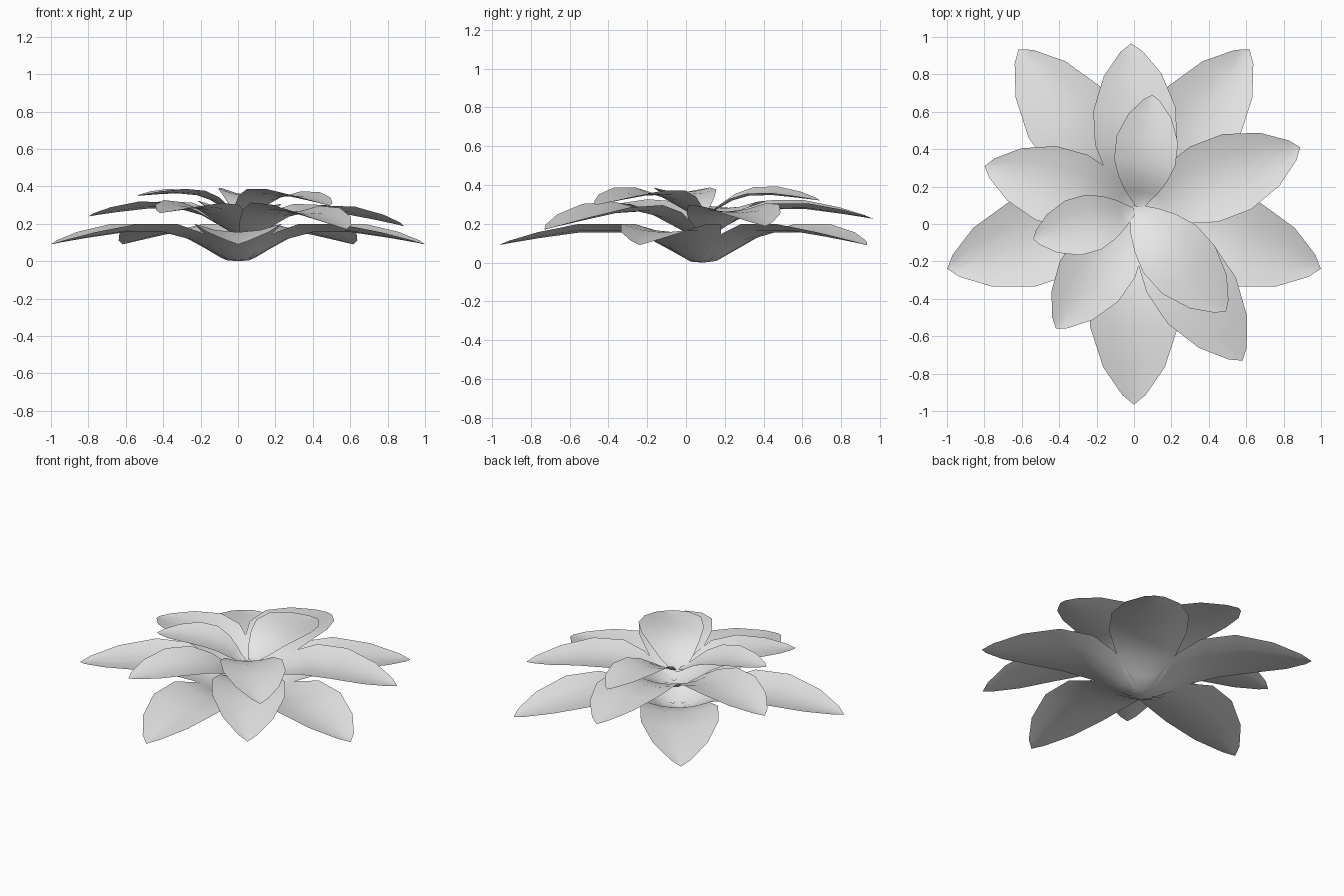
import bpy
import bmesh
from math import radians, cos, sin

cube = bpy.data.objects.get("Cube")
if cube:
    bpy.data.objects.remove(cube, do_unlink=True)

grey = bpy.data.materials.new("petal_grey")
grey.use_nodes = True
COLOUR = (0.8, 0.8, 0.8, 1.0)
grey.diffuse_color = COLOUR
grey.node_tree.nodes["Principled BSDF"].inputs["Base Color"].default_value = COLOUR

# Petal stations: distance along the midrib, half width, midrib height
STATIONS = [(0.0, 0.03, 0.0), (0.06, 0.07, 0.005), (0.14, 0.125, 0.05),
            (0.26, 0.185, 0.115), (0.42, 0.235, 0.155), (0.635, 0.235, 0.155),
            (0.85, 0.165, 0.125), (1.0, 0.062, 0.1), (1.05, 0.0, 0.09)]
LENGTH = STATIONS[-1][0]
WIDEST = 0.235
ACROSS = (-1, -0.5, 0, 0.5, 1)
CUP = 0.045


def petal(name, base, angle, length, width=None, slope=0.0, roll=0.0):
    """Cupped petal from base, pointing at angle; slope pitches it, roll leans it."""
    k = length / LENGTH
    kw = (width or WIDEST * k) / WIDEST
    c, s = cos(radians(angle)), sin(radians(angle))
    bm = bmesh.new()
    rows = []
    for along, half, height in STATIONS:
        row = []
        for a in (ACROSS if half else (0,)):
            u, v = along * k, half * kw * a
            z = k * (height + CUP * a * a * half / WIDEST) + slope * u + roll * v
            row.append(bm.verts.new((base[0] + u * c - v * s,
                                     base[1] + u * s + v * c, base[2] + z)))
        rows.append(row)
    for near, far in zip(rows, rows[1:]):
        for i in range(len(ACROSS) - 1):
            if len(far) == 1:
                bm.faces.new((near[i], far[0], near[i + 1]))
            else:
                bm.faces.new((near[i], far[i], far[i + 1], near[i + 1]))
    for f in bm.faces:
        f.smooth = True
    mesh = bpy.data.meshes.new(name)
    bm.to_mesh(mesh)
    bm.free()
    mesh.materials.append(grey)
    obj = bpy.data.objects.new(name, mesh)
    bpy.context.collection.objects.link(obj)


# Lower ring: five even petals
for i in range(5):
    petal(f"lower_petal_{i + 1}", (0, 0.085, 0), -90 + 72 * i, LENGTH)

# Middle ring: angle, length, half width, slope, roll
middle = [("back", 93, 0.887, 0.22, 0.01, 0.04),
          ("left", 21, 0.92, 0.215, -0.035, 0.02),
          ("right", 164.5, 0.86, 0.205, 0.03, 0.0),
          ("front_left", -55.8, 0.98, 0.22, -0.055, -0.04),
          ("front_right", -125, 0.78, 0.19, 0.065, -0.04)]
for side, *shape in middle:
    petal(f"middle_petal_{side}", (0.03, 0.08, 0.14), *shape)

# Inner ring: three small petals
inner = [("back", (0.03, 0.09, 0.25), 83.5, 0.605, 0.165, 0.03, 0.1),
         ("right", (0.0, 0.07, 0.25), 195.5, 0.56, 0.152, 0.09, 0.0),
         ("front_left", (-0.01, 0.09, 0.24), -48, 0.75, 0.19, -0.01, -0.04)]
for side, *shape in inner:
    petal(f"inner_petal_{side}", *shape)
